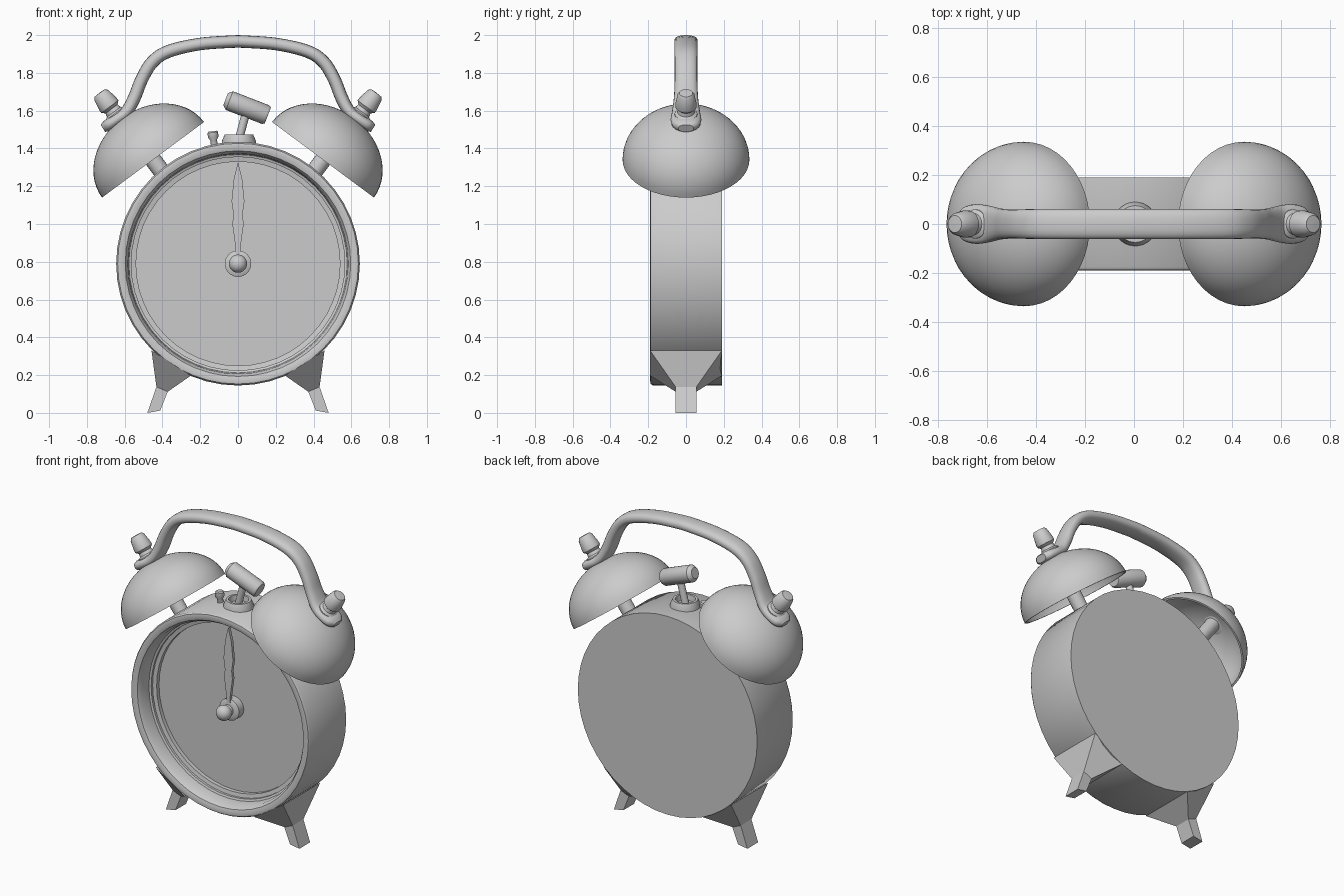
import bpy, bmesh
from math import sin, cos, pi, radians
from mathutils import Vector

if "Cube" in bpy.data.objects:
    bpy.data.objects.remove(bpy.data.objects["Cube"])


def finish(name, bm, mirror=False, angle=35):
    bmesh.ops.remove_doubles(bm, verts=bm.verts, dist=1e-5)
    bmesh.ops.recalc_face_normals(bm, faces=bm.faces)
    me = bpy.data.meshes.new(name)
    bm.to_mesh(me)
    bm.free()
    ob = bpy.data.objects.new(name, me)
    bpy.context.collection.objects.link(ob)
    if mirror:
        ob.modifiers.new("Mirror", 'MIRROR')
    if angle:
        bpy.ops.object.select_all(action='DESELECT')
        ob.select_set(True)
        bpy.context.view_layer.objects.active = ob
        bpy.ops.object.shade_smooth_by_angle(angle=radians(angle))
    return ob


def loft(name, rings, mirror=False, angle=35, cap_start=True, cap_end=True):
    """Skin a list of equally long vertex loops."""
    bm = bmesh.new()
    loops = [[bm.verts.new(p) for p in ring] for ring in rings]
    n = len(loops[0])
    for a, b in zip(loops, loops[1:]):
        for i in range(n):
            bm.faces.new((a[i], a[(i + 1) % n], b[(i + 1) % n], b[i]))
    if cap_start:
        bm.faces.new(loops[0])
    if cap_end:
        bm.faces.new(loops[-1])
    return finish(name, bm, mirror, angle)


def lathe(name, profile, origin, axis, segs=32, mirror=False, angle=35):
    """Spin (radius, height) points about an axis."""
    o, w = Vector(origin), Vector(axis).normalized()
    u = w.cross(Vector((0, 1, 0)))
    u = u.normalized() if u.length > 0.01 else Vector((1, 0, 0))
    v = w.cross(u)
    rings = [[o + w * h + (u * cos(2 * pi * i / segs) + v * sin(2 * pi * i / segs)) * max(r, 1e-4)
              for i in range(segs)] for r, h in profile]
    return loft(name, rings, mirror, angle)


def catmull(pts, steps=6):
    p = [pts[0]] + pts + [pts[-1]]
    out = []
    for k in range(1, len(p) - 2):
        a, b, c, d = p[k - 1:k + 3]
        for s in range(steps):
            t = s / steps
            out.append(0.5 * (2 * b + (c - a) * t + (2 * a - 5 * b + 4 * c - d) * t**2
                              + (3 * b - a - 3 * c + d) * t**3))
    return out + [pts[-1]]


# Case with rounded rim, stepped bezel and recessed dial (height = towards front)
C = (0, 0, 0.79)
FRONT = (0, -1, 0)
lathe("case", [(0.645, -0.19), (0.645, 0.175), (0.637, 0.187), (0.62, 0.19), (0.597, 0.182),
               (0.583, 0.16), (0.578, 0.09), (0.565, 0.085), (0.565, 0.07), (0.54, 0.065),
               (0.54, 0.04)], C, FRONT, 48)

# Hub and centre knob
lathe("dial_hub", [(0.07, 0.035), (0.07, 0.09), (0.05, 0.1), (0.035, 0.1), (0.035, 0.12)], C, FRONT)
lathe("hub_knob", [(0.03, 0.09), (0.035, 0.12)] +
      [(0.048 * cos(a * pi / 16), 0.145 + 0.045 * sin(a * pi / 16)) for a in range(-3, 9)], C, FRONT)

# Hands, both pointing at twelve
half = [(0.014, 0.83), (0.012, 0.87), (0.03, 1.0), (0.024, 1.05), (0.034, 1.12), (0.022, 1.24), (0.001, 1.325)]
outline = half + [(-x, z) for x, z in reversed(half)]
loft("clock_hands", [[(x, y, z) for x, z in outline] for y in (-0.10, -0.08)], angle=None)

# Bells: hollow shallow domes on tilted stems
B, AX = Vector((0.45, 0, 1.34)), Vector((0.595, 0, 0.803))
R, H, N = 0.336, 0.275, 14
outer = [(R * cos(pi / 2 * k / N), H * sin(pi / 2 * k / N)) for k in range(N + 1)]
inner = [(r * 0.965, h * 0.955) for r, h in outer]
lathe("bells", inner[::-1] + outer, B, AX, 48, mirror=True)
lathe("bell_stems", [(0.045, -0.16), (0.045, 0.265)], B, AX, 20, mirror=True)

# Nuts and knobs above the handle ends
lathe("bell_knobs", [(0.06, 0.25), (0.06, 0.305), (0.045, 0.315), (0.04, 0.335), (0.056, 0.35),
                     (0.056, 0.37), (0.046, 0.425), (0.035, 0.44), (0.0, 0.442)],
      B + Vector((0.02, 0, 0)), AX, 20, mirror=True)

# Carrying handle: half swept, flaring to flat lugs (x, z, half thickness, half width)
path = [Vector(p) for p in ((0, 1.967, 0.033, 0.062), (0.2, 1.953, 0.033, 0.062),
                            (0.37, 1.913, 0.034, 0.062), (0.455, 1.855, 0.034, 0.06),
                            (0.51, 1.765, 0.034, 0.06), (0.548, 1.67, 0.034, 0.064),
                            (0.59, 1.595, 0.033, 0.074), (0.645, 1.552, 0.032, 0.081),
                            (0.69, 1.522, 0.031, 0.07), (0.715, 1.506, 0.022, 0.04))]
pts = catmull(path)
rings = []
for i, p in enumerate(pts):
    a, b = pts[max(i - 1, 0)], pts[min(i + 1, len(pts) - 1)]
    t = Vector((b.x - a.x, 0, b.y - a.y)).normalized() if i else Vector((1, 0, 0))
    nrm = Vector((-t.z, 0, t.x))
    ring = []
    for k in range(20):
        c, s = cos(2 * pi * k / 20), sin(2 * pi * k / 20)
        e = lambda q: (abs(q) ** 0.8) * (1 if q > 0 else -1)
        ring.append(Vector((p.x, 0, p.y)) + nrm * p.z * e(c) + Vector((0, p.w * e(s), 0)))
    rings.append(ring)
loft("carrying_handle", rings, mirror=True, cap_start=False)

# Hammer: cup, arm and tilted head
lathe("hammer_cup", [(0.09, 1.40), (0.09, 1.44), (0.075, 1.475), (0.06, 1.475), (0.055, 1.44)],
      (0.005, 0, 0), (0, 0, 1))
lathe("hammer_arm", [(0.022, 0), (0.022, 0.18)], (0, 0, 1.43), (0.04, 0, 0.15), 16)
lathe("hammer_head", [(0.034, -0.122), (0.053, -0.1), (0.053, 0.105), (0.045, 0.118)],
      (0.048, 0, 1.617), (0.93, 0, -0.36), 24)

# Small stop button
lathe("stop_button", [(0.018, 0), (0.018, 0.05), (0.028, 0.065), (0.028, 0.09), (0.022, 0.097)],
      (-0.123, 0, 1.395), (-0.12, 0, 1), 16)

# Feet: wedge blending from the case into a square peg
sections = [((0.458, 0.33), (0.25, 0.197), 0.19),
            ((0.432, 0.138), (0.372, 0.112), 0.055),
            ((0.48, 0.0), (0.412, 0.012), 0.055)]
loft("feet", [[(a[0], -w, a[1]), (b[0], -w, b[1]), (b[0], w, b[1]), (a[0], w, a[1])]
              for a, b, w in sections], mirror=True, angle=None)
